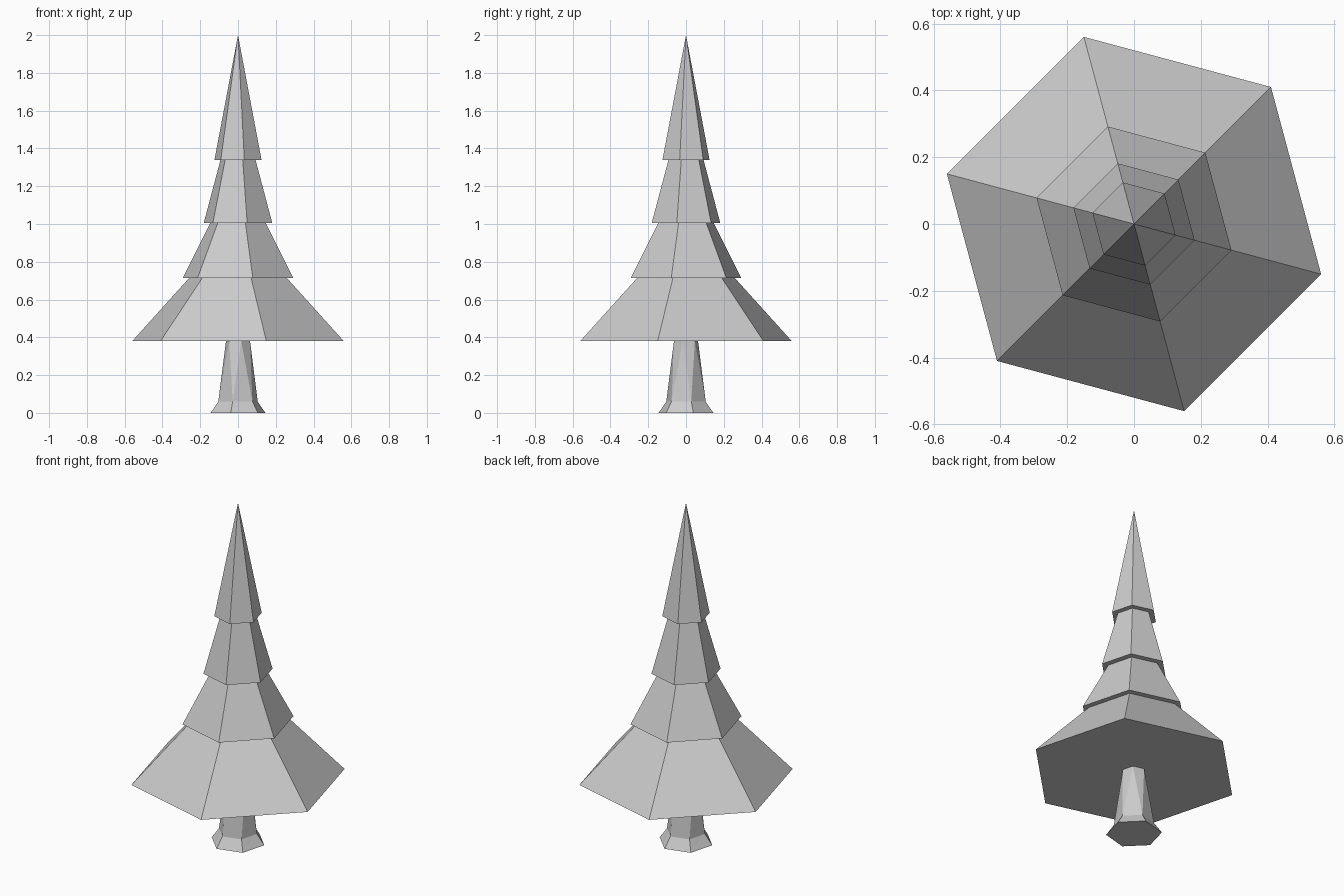
import bpy
import bmesh
from math import cos, sin, radians

cube = bpy.data.objects.get("Cube")
if cube:
    bpy.data.objects.remove(cube)

SIDES = 6


def make_material(name, colour):
    mat = bpy.data.materials.new(name)
    mat.use_nodes = True
    mat.diffuse_color = colour
    mat.node_tree.nodes["Principled BSDF"].inputs["Base Color"].default_value = colour
    return mat


def ring(bm, radius, z, turn):
    angles = [radians(turn + 360 * i / SIDES) for i in range(SIDES)]
    return [bm.verts.new((radius * cos(a), radius * sin(a), z)) for a in angles]


def bridge(bm, low, high):
    for i in range(SIDES):
        j = (i + 1) % SIDES
        bm.faces.new((low[i], low[j], high[j], high[i]))


def bridge_twisted(bm, low, high):
    # the upper ring is turned half a side, so triangles alternate
    for i in range(SIDES):
        j = (i + 1) % SIDES
        bm.faces.new((low[i], low[j], high[i]))
        bm.faces.new((low[j], high[j], high[i]))


def finish(bm, name, mat):
    bmesh.ops.recalc_face_normals(bm, faces=bm.faces)
    mesh = bpy.data.meshes.new(name)
    bm.to_mesh(mesh)
    bm.free()
    mesh.materials.append(mat)
    obj = bpy.data.objects.new(name, mesh)
    bpy.context.collection.objects.link(obj)
    return obj


grey = make_material("plain grey", (0.6, 0.6, 0.6, 1))

# Trunk: flared foot, then a twisted taper up into the branches
bm = bmesh.new()
foot = ring(bm, 0.15, 0, 15)
ankle = ring(bm, 0.108, 0.06, 15)
neck = ring(bm, 0.066, 0.38, 45)
bm.faces.new(foot)
bridge(bm, foot, ankle)
bridge_twisted(bm, ankle, neck)
finish(bm, "trunk", grey)

# Branches: one closed skin of stacked skirts, ending in a point
skirts = [
    (0.58, 0.38, 0.267, 0.715),
    (0.302, 0.715, 0.152, 1.005),
    (0.188, 1.005, 0.096, 1.34),
]
bm = bmesh.new()
previous = None
for low_r, low_z, high_r, high_z in skirts:
    low = ring(bm, low_r, low_z, 45)
    high = ring(bm, high_r, high_z, 45)
    if previous:
        bridge(bm, previous, low)
    else:
        bm.faces.new(low)
    bridge(bm, low, high)
    previous = high
tip_base = ring(bm, 0.129, 1.34, 45)
bridge(bm, previous, tip_base)
tip = bm.verts.new((0, 0, 2))
for i in range(SIDES):
    bm.faces.new((tip_base[i], tip_base[(i + 1) % SIDES], tip))
finish(bm, "branches", grey)
